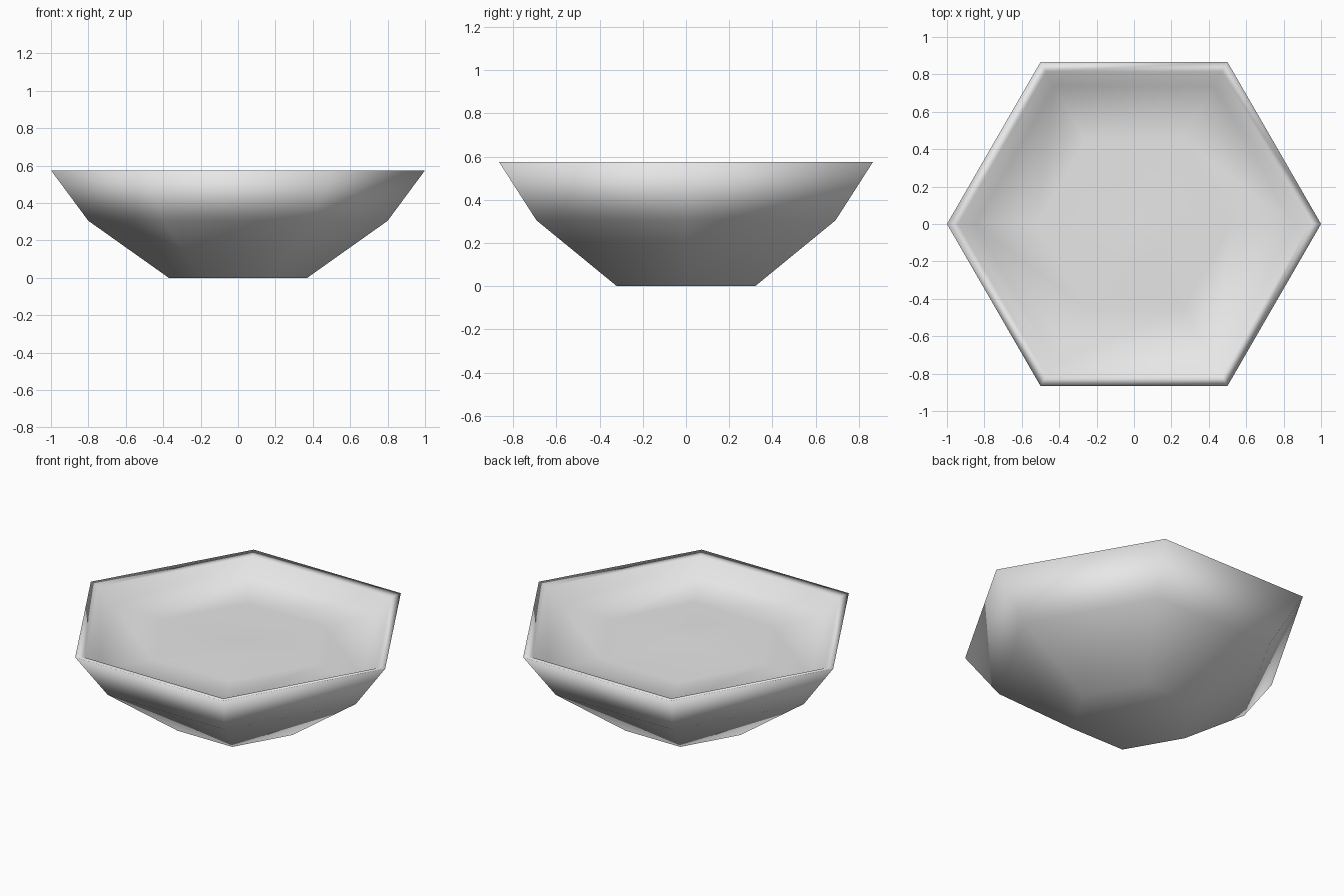
import bpy
import bmesh
import random
from math import cos, sin, pi

random.seed(3)
SIDES = 6

default_cube = bpy.data.objects.get("Cube")
if default_cube:
    bpy.data.objects.remove(default_cube, do_unlink=True)


def make_material(name, rgba):
    mat = bpy.data.materials.new(name)
    mat.use_nodes = True
    mat.diffuse_color = rgba
    for node in mat.node_tree.nodes:
        if node.type == "BSDF_PRINCIPLED":
            node.inputs["Base Color"].default_value = rgba
    return mat


def ring(bm, radius, z, jitter=0.0):
    """Hexagonal loop with corners on the x axis."""
    return [bm.verts.new((radius * cos(2 * pi * i / SIDES),
                          radius * sin(2 * pi * i / SIDES),
                          z + random.uniform(-jitter, jitter)))
            for i in range(SIDES)]


def bridge(bm, lower, upper):
    for i in range(SIDES):
        j = (i + 1) % SIDES
        bm.faces.new((lower[i], lower[j], upper[j], upper[i]))


# Bowl profile: base, flared side, rim, lip, shallow inner wall, uneven floor
profile = [
    (0.37, 0.0, 0.0),
    (0.80, 0.305, 0.0),
    (1.00, 0.575, 0.0),
    (0.94, 0.562, 0.0),
    (0.85, 0.47, 0.0),
    (0.52, 0.468, 0.006),
    (0.22, 0.47, 0.008),
]
bm = bmesh.new()
rings = [ring(bm, *p) for p in profile]
for a, b in zip(rings, rings[1:]):
    bridge(bm, a, b)

# Flat base and the fan closing the middle of the floor
bm.faces.new(list(reversed(rings[0])))
centre = bm.verts.new((0, 0, 0.475))
for i in range(SIDES):
    bm.faces.new((rings[-1][i], rings[-1][(i + 1) % SIDES], centre))

bmesh.ops.recalc_face_normals(bm, faces=bm.faces[:])
for face in bm.faces:
    face.smooth = True

mesh = bpy.data.meshes.new("hexagonal_bowl")
bm.to_mesh(mesh)
bm.free()
mesh.materials.append(make_material("light_grey", (0.8, 0.8, 0.8, 1.0)))
bowl = bpy.data.objects.new("hexagonal_bowl", mesh)
bpy.context.collection.objects.link(bowl)
